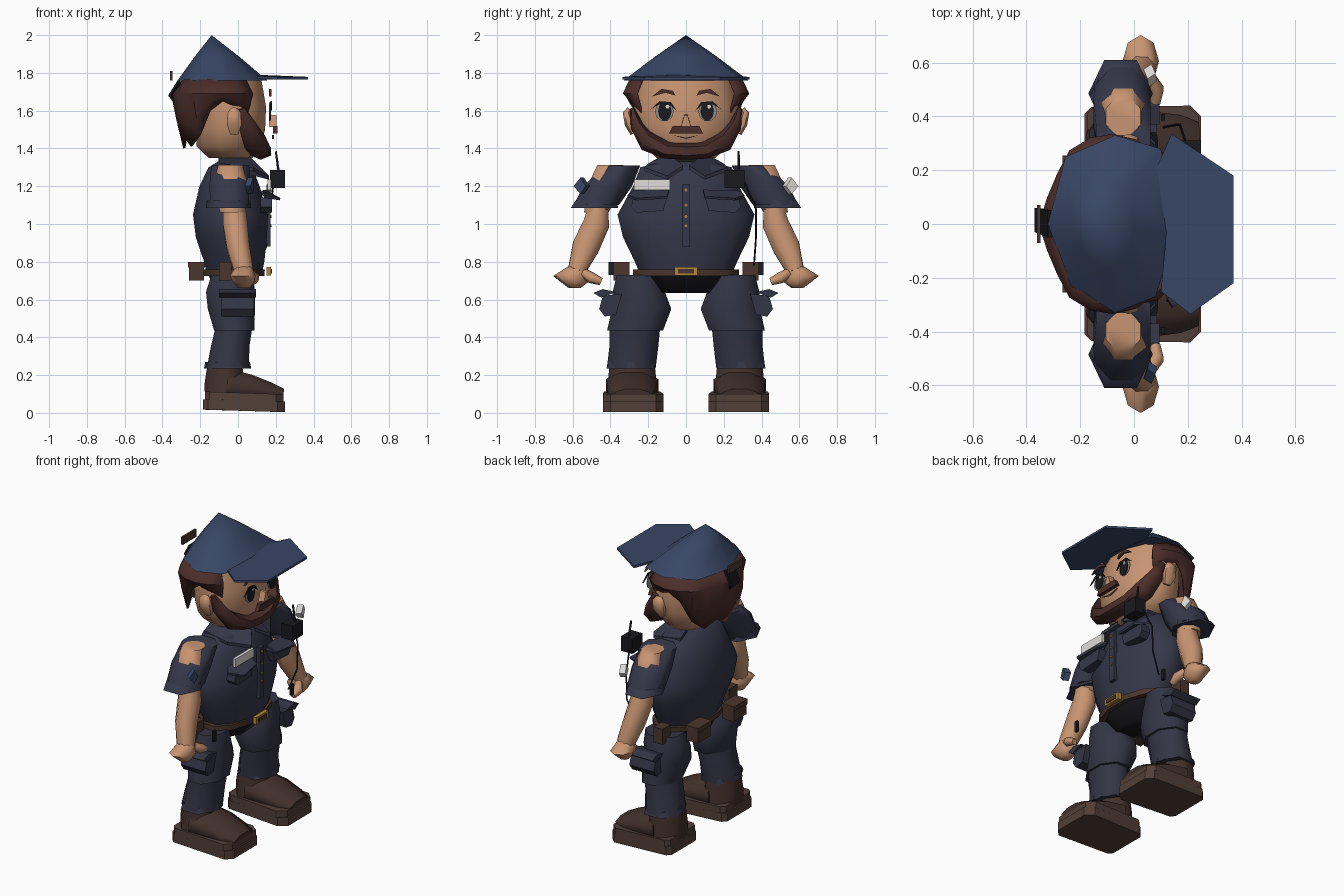
import bpy, bmesh, math
from mathutils import Vector

COL = dict(hat=(.04, .062, .13), shirt=(.036, .039, .068), pants=(.034, .036, .06), skin=(.58, .30, .17),
           hair=(.07, .027, .023), boot=(.055, .03, .024), sole=(.085, .05, .04), black=(.01, .01, .014),
           leather=(.07, .037, .026), gold=(.45, .25, .04), white=(.75, .73, .7), grey=(.3, .27, .25),
           lip=(.25, .1, .07))
MATS = {}
for k, c in COL.items():
    MATS[k] = bpy.data.materials.new(k)
    MATS[k].diffuse_color = (*c, 1)


def finish(name, bm, col, angle=50):
    bmesh.ops.recalc_face_normals(bm, faces=bm.faces)
    me = bpy.data.meshes.new(name)
    bm.to_mesh(me)
    bm.free()
    ob = bpy.data.objects.new(name, me)
    bpy.context.collection.objects.link(ob)
    me.materials.append(MATS[col])
    bpy.ops.object.select_all(action='DESELECT')
    ob.select_set(True)
    bpy.context.view_layer.objects.active = ob
    bpy.ops.object.shade_smooth_by_angle(angle=math.radians(angle))
    return ob


def sweep(name, path, col, n=8, flat=False, turn=.5, angle=65):
    """Rings (x, y, z, a, b) joined along a path; flat keeps the rings level."""
    bm = bmesh.new()
    P = [Vector(p[:3]) for p in path]
    rings = []
    for i, p in enumerate(path):
        t = Vector((0, 0, 1)) if flat else (P[min(i + 1, len(P) - 1)] - P[max(i - 1, 0)]).normalized()
        ref = Vector((0, 1, 0)) if abs(t.x) > .8 else Vector((1, 0, 0))
        u = (ref - t * ref.dot(t)).normalized()
        v = t.cross(u)
        ang = [2 * math.pi * (k + turn) / n for k in range(n)]
        rings.append([bm.verts.new(P[i] + u * p[3] * math.cos(a) + v * p[4] * math.sin(a)) for a in ang])
    for r, q in zip(rings, rings[1:]):
        for k in range(n):
            bm.faces.new((r[k], r[(k + 1) % n], q[(k + 1) % n], q[k]))
    bm.faces.new(rings[0])
    bm.faces.new(rings[-1])
    return finish(name, bm, col, angle)


def plate(name, pts, depth, col):
    """Polygon of 3D points extruded along depth."""
    bm = bmesh.new()
    f = bm.faces.new([bm.verts.new(p) for p in pts])
    new = bmesh.ops.extrude_face_region(bm, geom=[f], use_keep_orig=True)['geom']
    bmesh.ops.translate(bm, vec=depth, verts=[g for g in new if isinstance(g, bmesh.types.BMVert)])
    return finish(name, bm, col, 30)


def box(name, x, y, z, col):
    pts = [(x[0], y[0], z[0]), (x[0], y[1], z[0]), (x[0], y[1], z[1]), (x[0], y[0], z[1])]
    return plate(name, pts, (x[1] - x[0], 0, 0), col)


def disc(name, x, y, z, ry, rz, col, d=.004, n=10):
    pts = [(x, y + ry * math.cos(2 * math.pi * k / n), z + rz * math.sin(2 * math.pi * k / n)) for k in range(n)]
    return plate(name, pts, (d, 0, 0), col)


# cap: pointed crown, visor, rear tag and strap
bm = bmesh.new()
rim = [(.155, -.04), (.10, .28), (-.07, .33), (-.255, .25), (-.32, 0), (-.235, -.23), (-.07, -.33), (.08, -.27)]
low = [bm.verts.new((x, y, 1.76)) for x, y in rim]
mid = [bm.verts.new((x * .5 - .07, y * .5, 1.885)) for x, y in rim]
top = bm.verts.new((-.14, 0, 2.0))
bm.faces.new(low)
for k in range(8):
    j = (k + 1) % 8
    bm.faces.new((low[k], low[j], mid[j], mid[k]))
    bm.faces.new((mid[k], mid[j], top))
finish("cap_crown", bm, 'hat', 60)
plate("cap_visor", [(.08, .2, 1.77), (.14, .335, 1.765), (.37, .18, 1.765), (.37, -.22, 1.765), (.21, -.335, 1.765),
                    (.10, -.25, 1.77), (.12, -.04, 1.775)], (0, 0, .014), 'hat')
box("cap_tag", (-.36, -.347), (-.07, .07), (1.76, 1.81), 'leather')
plate("cap_strap", [(-.32, .05, 1.76), (-.32, -.05, 1.76), (-.37, -.03, 1.68), (-.31, 0, 1.6), (-.37, .06, 1.68)],
      (.015, 0, 0), 'black')

# head, ears and neck
sweep("head", [(-.04, 0, 1.35, .12, .16), (-.05, 0, 1.41, .175, .23), (-.04, 0, 1.5, .19, .275),
               (-.04, 0, 1.62, .195, .285), (-.06, 0, 1.765, .19, .26)], 'skin', 12, True)
sweep("neck", [(-.03, 0, 1.26, .09, .12), (-.03, 0, 1.37, .075, .1)], 'black', 8, True)

# hair shell with a ragged lower edge, open at the face
bm = bmesh.new()
hem = [1.55, 1.62, 1.65, 1.60, 1.47, 1.41, 1.45]
hem = hem + [1.40] + hem[::-1]
rows = []
for k, h in enumerate(hem):
    a = math.radians(52 + k * (360 - 104) / (len(hem) - 1))
    c, s = math.cos(a), math.sin(a)
    bulge = 1 if abs(s) > .75 or abs(s) < .3 else .93
    rows.append([bm.verts.new((-.085 + rx * c, ry * s, z)) for rx, ry, z in
                 ((.21, .3, 1.765), (.27 * bulge, .335 * bulge, 1.69), (.24, .315, (h + 1.69) / 2), (.205, .285, h))])
for r, q in zip(rows, rows[1:]):
    for i in range(3):
        bm.faces.new((r[i], q[i], q[i + 1], r[i + 1]))
hair = finish("hair", bm, 'hair', 30)
sol = hair.modifiers.new("thick", 'SOLIDIFY')
sol.thickness = .012

# beard around the jaw
half = [(.02, .285, 1.61, .02, .012), (.05, .26, 1.52, .05, .035), (.09, .20, 1.435, .065, .055)]
sweep("beard", half + [(.115, .1, 1.39, .062, .045), (.12, 0, 1.385, .062, .045), (.115, -.1, 1.39, .062, .045)]
      + [(x, -y, z, a, b) for x, y, z, a, b in half[::-1]], 'hair', 6)

# face details
plate("nose", [(.165, -.028, 1.515), (.165, .028, 1.515), (.165, .008, 1.58), (.165, -.008, 1.58)], (.04, 0, -.005), 'skin')
plate("moustache", [(.185, -.09, 1.48), (.185, .09, 1.48), (.185, .07, 1.52), (.185, -.07, 1.52)], (.025, 0, 0), 'hair')
plate("mouth", [(.18, -.07, 1.47), (.18, 0, 1.45), (.18, .07, 1.47), (.18, 0, 1.458)], (.01, 0, 0), 'lip')

# torso, placket, belt and radio
sweep("torso", [(-.02, 0, .73, .15, .25), (-.02, 0, .8, .165, .28), (-.035, 0, .93, .195, .345),
                (-.04, 0, 1.05, .205, .375), (-.045, 0, 1.2, .165, .29), (-.04, 0, 1.3, .12, .25),
                (-.03, 0, 1.33, .08, .13)], 'shirt', 12, True)
sweep("hips", [(-.03, 0, .635, .1, .17), (-.02, 0, .74, .15, .27)], 'black', 8, True)
sweep("belt", [(-.02, 0, .725, .165, .29), (-.02, 0, .76, .168, .29)], 'leather', 12, True)
box("buckle", (.15, .175), (-.062, .062), (.728, .773), 'gold')
box("buckle_centre", (.17, .18), (-.042, .042), (.738, .762), 'leather')
box("placket", (.15, .172), (-.022, .022), (.88, 1.21), 'shirt')
for z in (.99, 1.04, 1.1, 1.18):
    disc("button", .172, 0, z, .008, .008, 'gold', .006, 6)
box("name_tag", (.155, .175), (-.275, -.085), (1.18, 1.235), 'white')
box("radio", (.17, .25), (.205, .31), (1.19, 1.285), 'black')
sweep("antenna", [(.215, .28, 1.28, .007, .007), (.2, .278, 1.385, .006, .006)], 'black', 6)
sweep("radio_cord", [(.19, .31, 1.22, .005, .005), (.17, .37, 1.08, .005, .005), (.165, .37, .92, .005, .005),
                     (.11, .36, .78, .005, .005)], 'black', 5)

for s in (1, -1):
    # paired face parts
    sweep("ear", [(-.02, s * .275, 1.48, .025, .02), (-.02, s * .30, 1.53, .045, .025),
                  (-.02, s * .315, 1.59, .04, .02), (-.02, s * .30, 1.61, .02, .012)], 'skin', 6)
    disc("eye_white", .165, s * .115, 1.595, .05, .052, 'grey')
    disc("iris", .17, s * .112, 1.597, .036, .052, 'black')
    disc("eye_glint", .175, s * .11 + .012, 1.622, .01, .013, 'white', n=6)
    plate("upper_lash", [(.172, s * .05, 1.60), (.172, s * .08, 1.645), (.172, s * .14, 1.65), (.172, s * .19, 1.605),
                         (.172, s * .145, 1.632), (.172, s * .085, 1.63)], (.008, 0, 0), 'black')
    plate("eyebrow", [(.165, s * .055, 1.68), (.165, s * .11, 1.695), (.165, s * .18, 1.675), (.165, s * .13, 1.715),
                      (.165, s * .07, 1.705)], (.012, 0, 0), 'hair')

    # collar wing and pocket with flap
    plate("collar", [(-.1, s * .12, 1.345), (.05, s * .09, 1.35), (.11, s * .015, 1.29), (.165, s * .1, 1.235),
                     (.08, s * .22, 1.28), (-.1, s * .2, 1.3)], (0, 0, .02), 'shirt')
    plate("pocket_flap", [(.14, s * .09, 1.17), (.12, s * .28, 1.165), (.14, s * .31, 1.14), (.22, s * .26, 1.125),
                          (.2, s * .1, 1.135)], (.005, 0, .012), 'shirt')
    plate("pocket", [(.12, s * .1, 1.14), (.12, s * .12, 1.07), (.12, s * .26, 1.06), (.12, s * .29, 1.09),
                     (.12, s * .28, 1.14)], (.06, 0, 0), 'shirt')

    # arm: shoulder, sleeve with flared cuff, forearm, fist
    sweep("shoulder", [(-.04, s * .40, 1.312, .07, .075), (-.04, s * .43, 1.2, .1, .1),
                       (-.03, s * .475, 1.06, .07, .07)], 'skin', 8, True)
    sweep("sleeve", [(-.04, s * .335, 1.31, .11, .1), (-.045, s * .415, 1.2, .115, .14),
                     (-.045, s * .475, 1.10, .11, .13)], 'shirt', 8, True)
    sweep("sleeve_cuff", [(-.05, s * .475, 1.125, .115, .125), (-.05, s * .485, 1.085, .12, .145)], 'shirt', 6, True, 0)
    sweep("forearm", [(-.02, s * .465, 1.08, .065, .06), (-.015, s * .475, 1.0, .07, .075),
                      (.0, s * .53, .88, .065, .078), (.03, s * .58, .75, .055, .05)], 'skin', 8)
    sweep("fist", [(.03, s * .575, .775, .045, .05), (.025, s * .605, .725, .068, .098), (.03, s * .59, .69, .055, .07),
                   (.03, s * .59, .66, .03, .03)], 'skin', 8, True, 0)
    sweep("thumb", [(.06, s * .54, .74, .025, .025), (.085, s * .5, .715, .03, .03), (.08, s * .45, .695, .02, .02)], 'skin', 6)
    plate("sleeve_patch", [(.055, s * .51, 1.2), (.05, s * .54, 1.245), (.035, s * .575, 1.2), (.05, s * .54, 1.16)],
          (.03, s * .02, 0), 'white' if s > 0 else 'hat')

    # leg: thigh, shin, ragged trouser hem
    sweep("thigh", [(-.03, s * .255, .73, .12, .12), (-.04, s * .25, .64, .14, .15), (-.035, s * .235, .55, .135, .17),
                    (-.02, s * .27, .435, .115, .16)], 'pants', 8, True)
    sweep("shin", [(-.02, s * .27, .46, .105, .145), (-.04, s * .275, .36, .11, .14),
                   (-.055, s * .29, .235, .12, .14)], 'pants', 8, True)
    sweep("trouser_hem", [(-.055, s * .29, .27, .118, .135), (-.055, s * .292, .235, .125, .15)], 'pants', 6, True, 0)

    # boot: shaft, toe, two layered sole
    sweep("boot_shaft", [(-.065, s * .285, .08, .12, .15), (-.07, s * .285, .16, .115, .14),
                         (-.07, s * .285, .25, .10, .13)], 'boot', 8, True)
    sweep("boot_toe", [(-.06, s * .285, .14, .15, .1), (.06, s * .285, .13, .145, .08), (.17, s * .285, .105, .13, .06),
                       (.24, s * .285, .095, .1, .035)], 'boot', 8)
    for nm, z, h, g in (("sole", .005, .055, 0), ("welt", .06, .04, -.01)):
        plate(nm, [(x + (g if x > 0 else -g), s * y, z + (.012 if x < 0 else 0)) for x, y in
                   ((-.185, .16), (-.16, .135), (.2, .12), (.25, .16), (.25, .40), (.21, .44), (-.16, .435), (-.185, .41))],
              (0, 0, h), 'sole')

    # belt pouches, keeper clip and thigh pocket
    box("side_pouch", (-.10, -.035), sorted((s * .30, s * .385)), (.70, .80), 'leather')
    box("rear_pouch", (-.26, -.18), sorted((s * .12, s * .25)), (.70, .795), 'leather')
    box("pouch_lid", (-.265, -.175), sorted((s * .115, s * .255)), (.77, .80), 'leather')
    box("belt_clip", (.1, .115), sorted((s * .385, s * .41)), (.73, .80), 'black')
    plate("thigh_pocket", [(-.09, s * .34, .63), (-.09, s * .44, .62), (-.09, s * .46, .55), (-.09, s * .43, .51),
                           (-.09, s * .37, .52)], (.175, 0, 0), 'pants')
    plate("thigh_pocket_flap", [(-.10, s * .37, .64), (-.10, s * .44, .655), (-.10, s * .49, .635),
                                (-.10, s * .45, .61)], (.195, 0, 0), 'pants')
